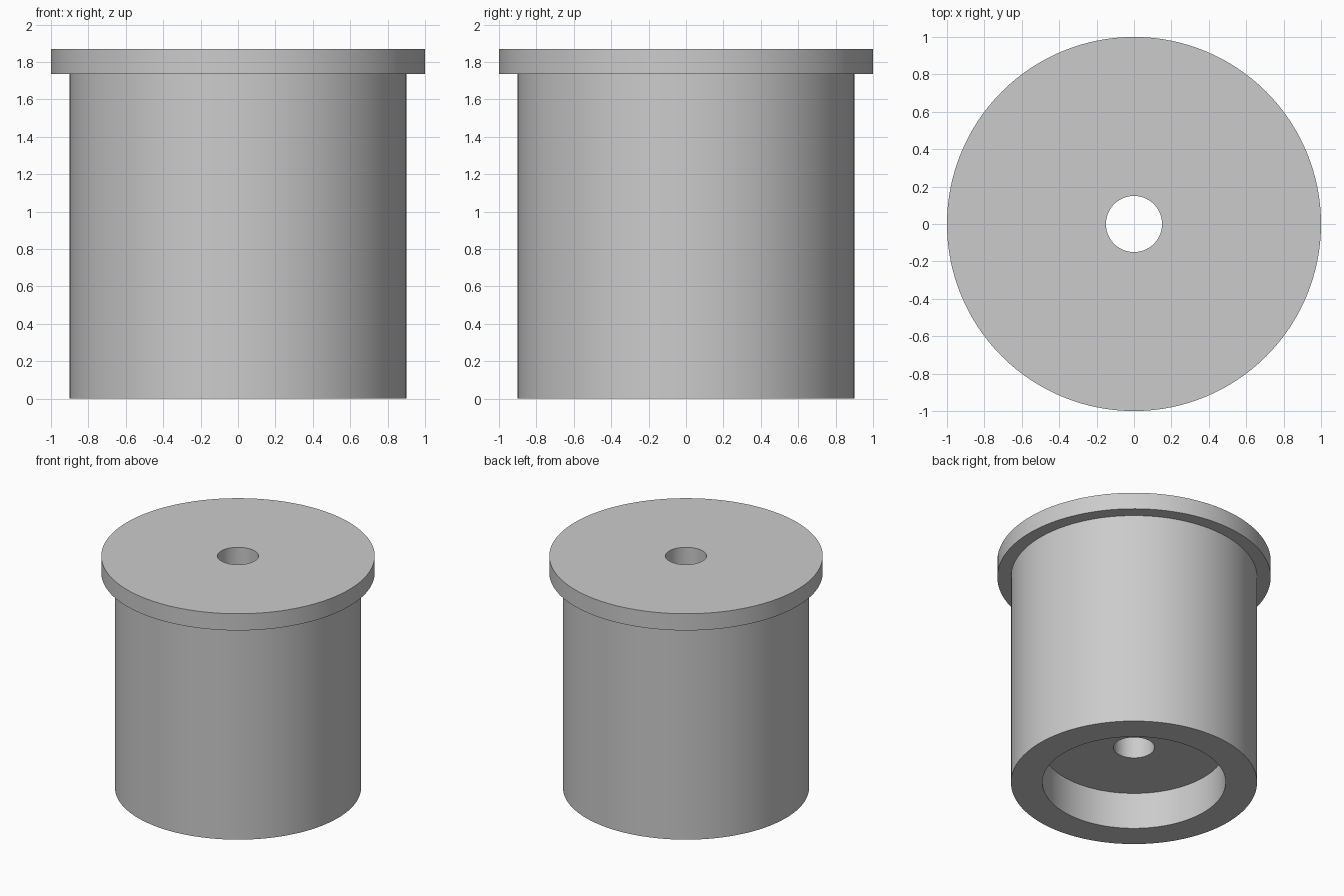
import bpy, bmesh, math

cube = bpy.data.objects.get("Cube")
if cube:
    bpy.data.objects.remove(cube, do_unlink=True)

SEGMENTS = 128

# Single light grey material
grey = bpy.data.materials.new("light_grey")
grey.use_nodes = True
colour = (0.6, 0.6, 0.6, 1)
grey.diffuse_color = colour
grey.node_tree.nodes["Principled BSDF"].inputs["Base Color"].default_value = colour


def lathe(name, profile):
    """Revolve a closed (radius, height) profile around the z axis."""
    bm = bmesh.new()
    verts = [bm.verts.new((r, 0, z)) for r, z in profile]
    edges = [bm.edges.new((verts[i - 1], verts[i])) for i in range(len(verts))]
    bmesh.ops.spin(bm, geom=verts + edges, cent=(0, 0, 0), axis=(0, 0, 1),
                   angle=math.tau, steps=SEGMENTS, use_merge=True)
    bmesh.ops.remove_doubles(bm, verts=bm.verts, dist=0.0001)
    bmesh.ops.recalc_face_normals(bm, faces=bm.faces)
    mesh = bpy.data.meshes.new(name)
    bm.to_mesh(mesh)
    bm.free()
    mesh.materials.append(grey)
    obj = bpy.data.objects.new(name, mesh)
    bpy.context.collection.objects.link(obj)
    bpy.ops.object.select_all(action='DESELECT')
    obj.select_set(True)
    bpy.context.view_layer.objects.active = obj
    bpy.ops.object.shade_smooth_by_angle(angle=math.radians(30))
    return obj


# Flanged bushing: bore, bottom recess, body wall and top flange
bore, recess, body, flange = 0.15, 0.67, 0.9, 1.0
recess_top, flange_base, top = 0.295, 1.735, 1.87
lathe("flanged_bushing", [
    (bore, recess_top), (recess, recess_top), (recess, 0), (body, 0),
    (body, flange_base), (flange, flange_base), (flange, top), (bore, top),
])
